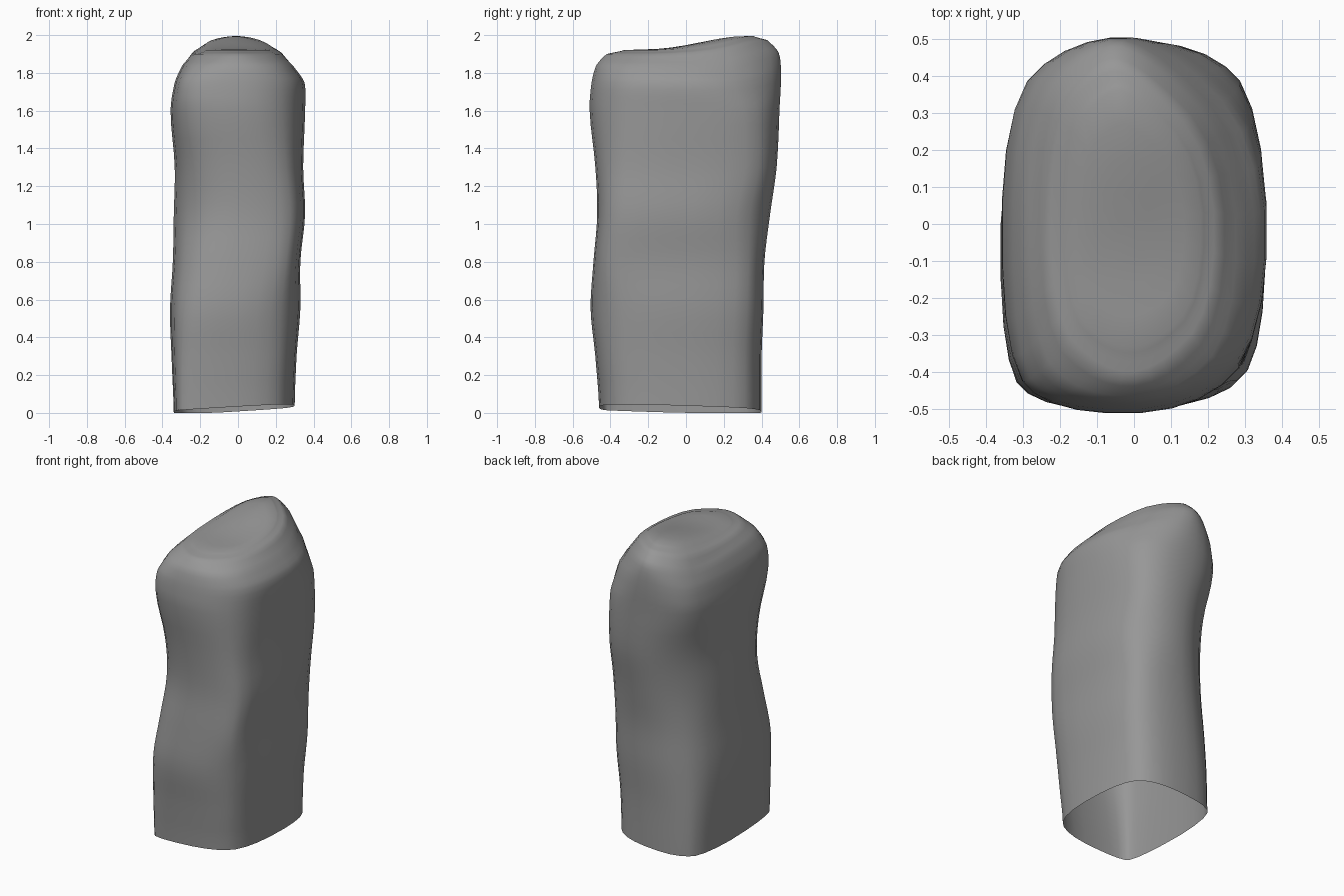
import bpy, bmesh, math
from mathutils import Vector

if "Cube" in bpy.data.objects:
    bpy.data.objects.remove(bpy.data.objects["Cube"])

# Cross-sections: height, then extents toward +x, +x+y, +y, -x+y, -x, -x-y, -y, +x-y
LEVELS = [
    (0.00, .30, .56, .40, .62, .34, .73, .46, .61),
    (0.30, .31, .57, .40, .61, .352, .74, .48, .64),
    (0.55, .33, .60, .41, .59, .36, .74, .505, .67),
    (0.80, .33, .61, .415, .565, .345, .68, .49, .70),
    (1.05, .355, .63, .445, .56, .34, .62, .47, .70),
    (1.30, .345, .67, .48, .59, .335, .64, .48, .68),
    (1.60, .355, .66, .495, .67, .357, .72, .51, .67),
    (1.75, .352, .59, .503, .66, .335, .71, .50, .65),
    (1.84, .29, .51, .49, .61, .295, .63, .475, .59),
    (1.90, .23, .43, .43, .53, .24, .51, .42, .48),
    (1.92, .18, .35, .36, .43, .18, .40, .33, .38),
]
STEPS = 4


def smooth(a, b, v):
    t = min(max((v - a) / (b - a), 0), 1)
    return t * t * (3 - 2 * t)


def blend(p0, p1, p2, p3, t):
    return [b + .5 * t * (c - a + t * (2*a - 5*b + 4*c - d + t * (3*(b - c) + d - a)))
            for a, b, c, d in zip(p0, p1, p2, p3)]


def outline(ext):
    """Rounded octagon touching the eight extents."""
    pts = []
    s = math.sin(math.pi / 4)
    h = [e * (s if i % 2 else 1) for i, e in enumerate(ext)]
    for i in range(8):
        a, b = i * math.pi / 4, (i + 1) * math.pi / 4
        h1, h2 = h[i], h[(i + 1) % 8]
        pts.append(Vector(((h1 * math.sin(b) - h2 * math.sin(a)) / s,
                           (h2 * math.cos(a) - h1 * math.cos(b)) / s)))
    for _ in range(2):
        pts = [q for i, p in enumerate(pts)
               for q in (p.lerp(pts[(i + 1) % len(pts)], .25),
                         p.lerp(pts[(i + 1) % len(pts)], .75))]
    return pts


def place(p, z):
    """Uneven lower rim and raised ridge at the back of the top."""
    ridge = .075 * smooth(-.2, .36, p.y) * max(0, 1 - (p.x / .27) ** 2)
    rim = max(0, .02 + .06 * p.x - .03 * p.y)
    return (p.x, p.y, z + ridge * smooth(1.5, 1.9, z) + rim * (1 - smooth(0, .3, z)))


# Interpolate the sections into smooth rings
rings = []
n = len(LEVELS)
for i in range(n - 1):
    ctrl = [LEVELS[min(max(i + k, 0), n - 1)] for k in (-1, 0, 1, 2)]
    for k in range(STEPS):
        row = blend(*ctrl, k / STEPS)
        z = LEVELS[i][0] + (LEVELS[i + 1][0] - LEVELS[i][0]) * k / STEPS
        rings.append((outline(row[1:]), z))
top = outline(LEVELS[-1][1:])
for f, z in ((1, 1.92), (.75, 1.924), (.5, 1.925), (.25, 1.925)):
    rings.append(([p * f for p in top], z))

# Stone pillar, open underneath
bm = bmesh.new()
loops = [[bm.verts.new(place(p, z)) for p in pts] for pts, z in rings]
for a, b in zip(loops, loops[1:]):
    for i in range(len(a)):
        j = (i + 1) % len(a)
        bm.faces.new((a[i], a[j], b[j], b[i]))
centre = bm.verts.new(place(Vector((0, 0)), 1.925))
last = loops[-1]
for i in range(len(last)):
    bm.faces.new((last[i], last[(i + 1) % len(last)], centre))
for f in bm.faces:
    f.smooth = True
mesh = bpy.data.meshes.new("stone_pillar")
bm.to_mesh(mesh)
bm.free()

# Dark grey stone
stone = bpy.data.materials.new("dark_stone")
stone.diffuse_color = (.31, .31, .31, 1)
stone.use_nodes = True
stone.node_tree.nodes["Principled BSDF"].inputs["Base Color"].default_value = stone.diffuse_color
mesh.materials.append(stone)
bpy.context.collection.objects.link(bpy.data.objects.new("stone_pillar", mesh))
